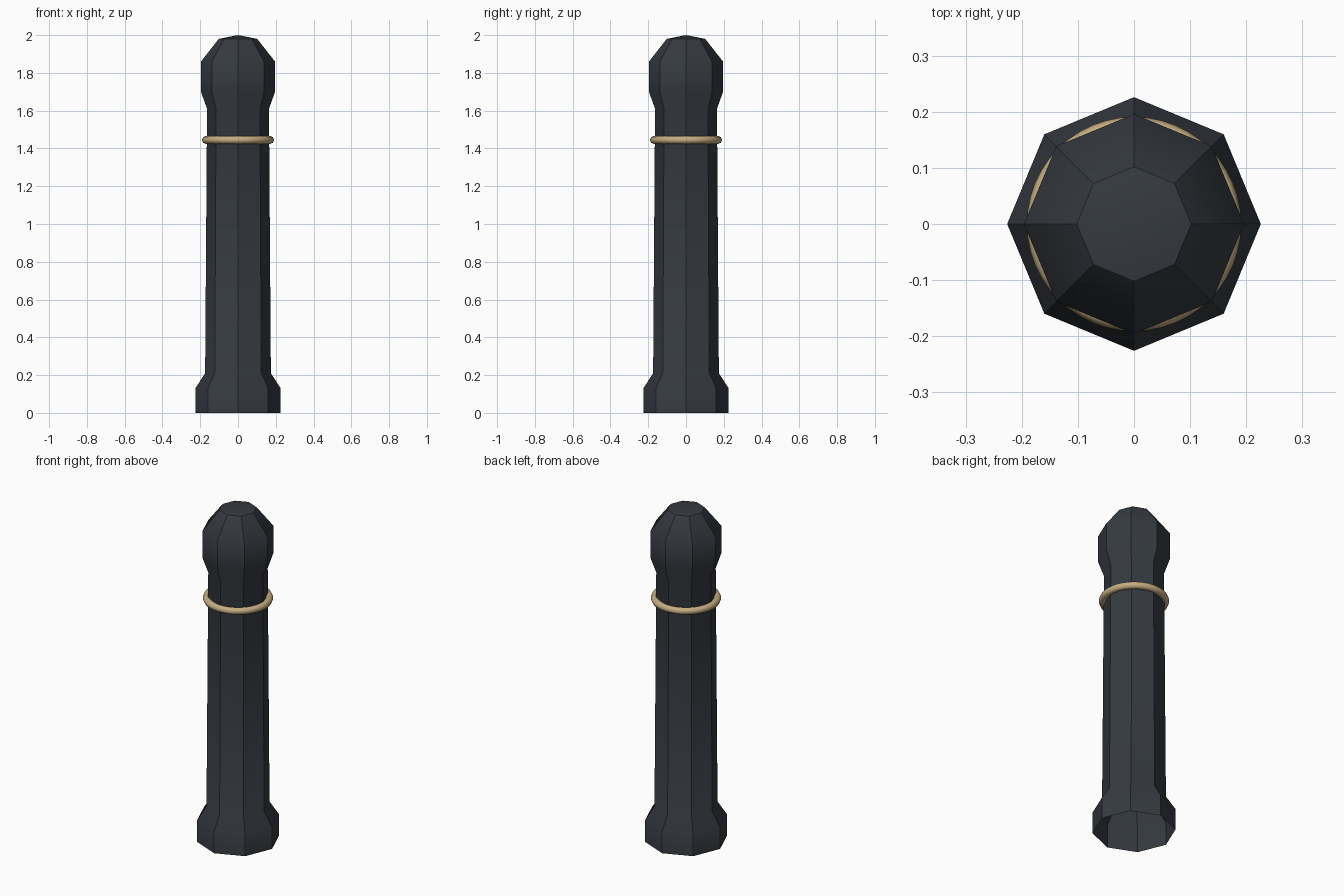
import bpy, bmesh, math

if "Cube" in bpy.data.objects:
    bpy.data.objects.remove(bpy.data.objects["Cube"])

SIDES = 8


def material(name, rgb):
    m = bpy.data.materials.new(name)
    m.diffuse_color = (*rgb, 1.0)
    m.use_nodes = True
    m.node_tree.nodes["Principled BSDF"].inputs["Base Color"].default_value = m.diffuse_color
    return m


dark = material("dark_iron", (0.036, 0.043, 0.052))
gold = material("pale_gold", (0.55, 0.42, 0.22))


def finish(bm, name, mat):
    bmesh.ops.recalc_face_normals(bm, faces=bm.faces)
    mesh = bpy.data.meshes.new(name)
    bm.to_mesh(mesh)
    bm.free()
    mesh.materials.append(mat)
    obj = bpy.data.objects.new(name, mesh)
    bpy.context.collection.objects.link(obj)
    return obj


def ring(bm, r, z):
    step = math.tau / SIDES
    return [bm.verts.new((r * math.cos(i * step), r * math.sin(i * step), z))
            for i in range(SIDES)]


# Post: octagonal shell, open at the foot, with flared base and rounded head
profile = [(0.226, 0.0), (0.226, 0.13), (0.174, 0.21), (0.164, 1.61),
           (0.196, 1.70), (0.196, 1.86), (0.102, 1.98)]
bm = bmesh.new()
rings = [ring(bm, r, z) for r, z in profile]
for low, high in zip(rings, rings[1:]):
    for i in range(SIDES):
        j = (i + 1) % SIDES
        bm.faces.new((low[i], low[j], high[j], high[i]))

# Shallow cap
apex = bm.verts.new((0, 0, 2.0))
top = rings[-1]
for i in range(SIDES):
    bm.faces.new((top[i], top[(i + 1) % SIDES], apex))

# Smooth along the profile, crisp on the corners and the cap rim
for f in bm.faces:
    f.smooth = True
for e in bm.edges:
    a, b = e.verts
    upright = abs(a.co.z - b.co.z) > 1e-4 and apex not in e.verts
    rim = a in top and b in top
    e.smooth = not (upright or rim)
finish(bm, "post", dark)

# Collar: slim round band below the head
bpy.ops.mesh.primitive_torus_add(major_segments=48, minor_segments=8,
                                 major_radius=0.17, minor_radius=0.021,
                                 location=(0, 0, 1.445))
collar = bpy.context.object
collar.name = "collar"
collar.data.materials.append(gold)
bpy.ops.object.shade_smooth()
